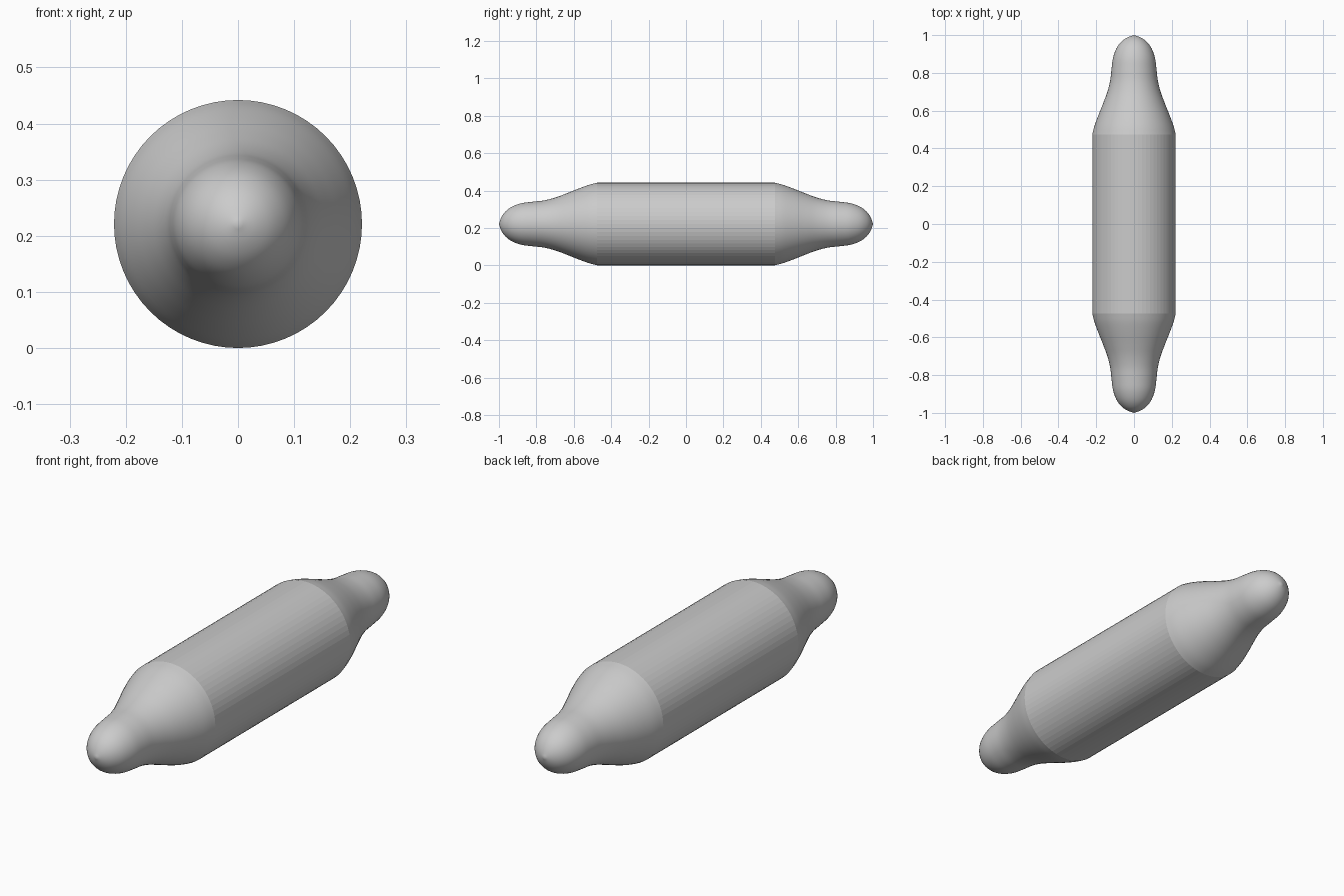
import bpy, bmesh, math
from mathutils import Vector

cube = bpy.data.objects.get("Cube")
if cube:
    bpy.data.objects.remove(cube, do_unlink=True)

SIDES, RADIUS, HALF_BODY = 64, 0.221, 0.475

grey = bpy.data.materials.new("plain grey")
grey.use_nodes = True
colour = (0.6, 0.6, 0.6, 1)
grey.diffuse_color = colour
grey.node_tree.nodes["Principled BSDF"].inputs["Base Color"].default_value = colour


def smooth_profile(points, steps=4):
    """Refine a (distance, radius) profile with a Catmull-Rom spline."""
    p = [Vector(q) for q in points]
    p = [2 * p[0] - p[1]] + p + [2 * p[-1] - p[-2]]
    out = []
    for a, b, c, d in zip(p, p[1:], p[2:], p[3:]):
        for i in range(steps):
            t = i / steps
            out.append(b + 0.5 * t * (c - a + t * (2 * a - 5 * b + 4 * c - d
                                                   + t * (3 * (b - c) + d - a))))
    return out + [p[-2]]


def lathe(name, profile, smooth):
    """Spin a (y, radius) profile around the long axis."""
    bm = bmesh.new()
    verts = [bm.verts.new((r, y, 0)) for y, r in profile]
    edges = [bm.edges.new(pair) for pair in zip(verts, verts[1:])]
    bmesh.ops.spin(bm, geom=verts + edges, cent=(0, 0, 0), axis=(0, 1, 0),
                   angle=math.tau, steps=SIDES)
    bmesh.ops.remove_doubles(bm, verts=bm.verts, dist=1e-5)
    bmesh.ops.recalc_face_normals(bm, faces=bm.faces)
    # Open shapes: turn the faces away from the axis
    if sum(f.normal.x * f.calc_center_median().x for f in bm.faces) < 0:
        bmesh.ops.reverse_faces(bm, faces=bm.faces)
    for f in bm.faces:
        f.smooth = smooth
    mesh = bpy.data.meshes.new(name)
    bm.to_mesh(mesh)
    bm.free()
    mesh.materials.append(grey)
    obj = bpy.data.objects.new(name, mesh)
    obj.location.z = RADIUS
    bpy.context.collection.objects.link(obj)


# Straight roller with fine facets
lathe("roller", [(-HALF_BODY, RADIUS), (HALF_BODY, RADIUS)], False)

# Tapered shoulders ending in rounded grips
handle = smooth_profile([(HALF_BODY, RADIUS), (0.52, 0.209), (0.58, 0.187),
                         (0.64, 0.163), (0.7, 0.141), (0.76, 0.126),
                         (0.82, 0.119), (0.88, 0.111), (0.93, 0.093),
                         (0.965, 0.067), (0.987, 0.036), (1, 0)])
for name, side in (("front_handle", -1), ("back_handle", 1)):
    lathe(name, [(side * y, r) for y, r in handle], True)
